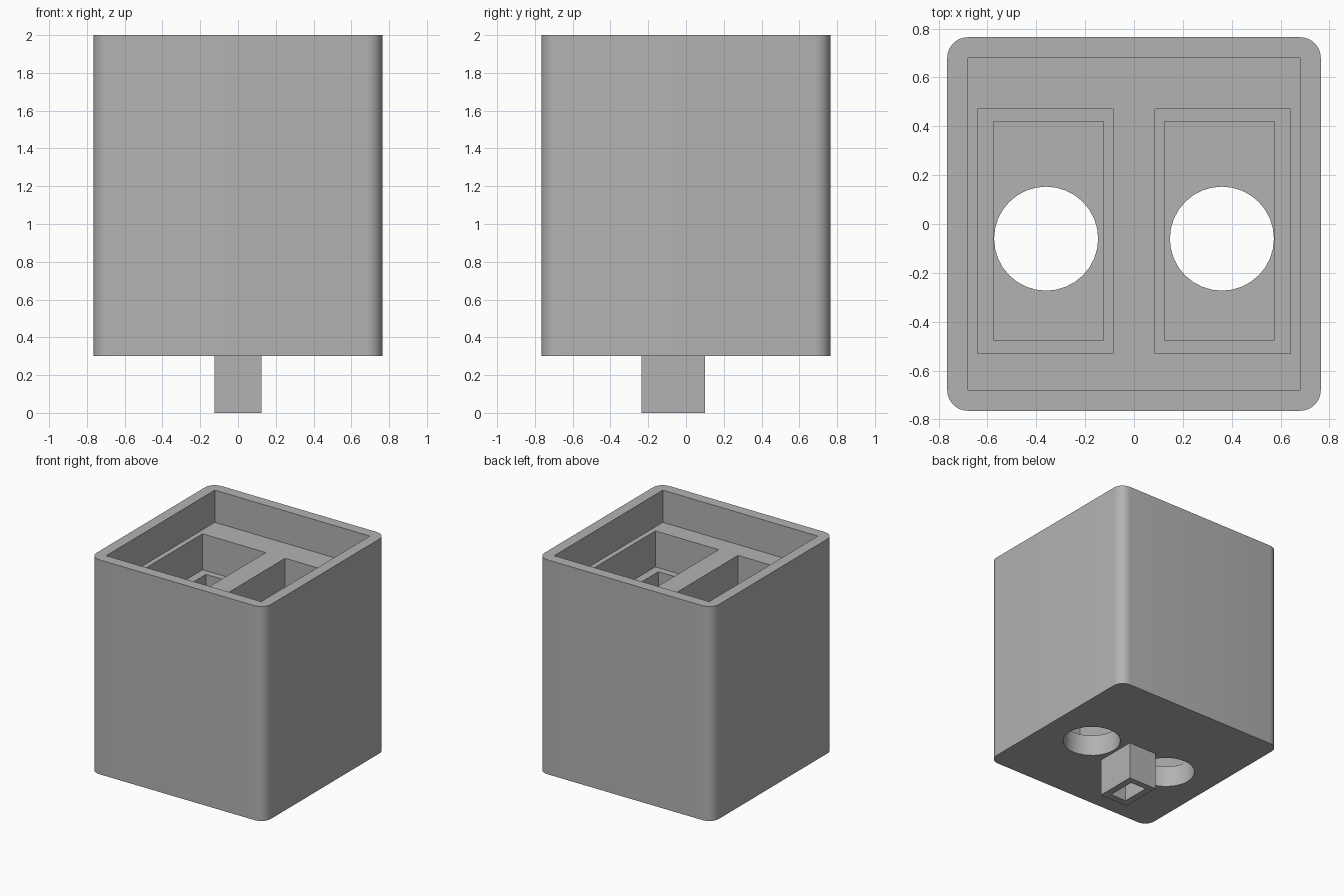
import bpy, bmesh, math
from mathutils import Matrix, Vector

old = bpy.data.objects.get("Cube")
if old:
    bpy.data.objects.remove(old, do_unlink=True)

grey = bpy.data.materials.new("plain grey")
grey.use_nodes = True
colour = (0.45, 0.45, 0.45, 1.0)
grey.diffuse_color = colour
grey.node_tree.nodes["Principled BSDF"].inputs["Base Color"].default_value = colour


def make_object(name, bm):
    mesh = bpy.data.meshes.new(name)
    bm.to_mesh(mesh)
    bm.free()
    obj = bpy.data.objects.new(name, mesh)
    bpy.context.collection.objects.link(obj)
    mesh.materials.append(grey)
    return obj


def box(name, x, y, z, corner=0.0):
    """Box from (min, max) ranges, with optional rounded upright edges."""
    bm = bmesh.new()
    bmesh.ops.create_cube(bm, size=1)
    ranges = (x, y, z)
    for v in bm.verts:
        v.co = Vector([r[0] if c < 0 else r[1] for c, r in zip(v.co, ranges)])
    if corner:
        upright = [e for e in bm.edges
                   if abs(e.verts[0].co.z - e.verts[1].co.z) > 0.01]
        bmesh.ops.bevel(bm, geom=upright, offset=corner, segments=8,
                        profile=0.5, affect='EDGES')
    return make_object(name, bm)


def cylinder(name, x, y, z, radius):
    bm = bmesh.new()
    place = Matrix.Translation((x, y, (z[0] + z[1]) / 2))
    bmesh.ops.create_cone(bm, cap_ends=True, segments=32, radius1=radius,
                          radius2=radius, depth=z[1] - z[0], matrix=place)
    return make_object(name, bm)


def cut(target, cutters):
    """Subtract the cutters one by one, then remove them."""
    bpy.context.view_layer.objects.active = target
    for cutter in cutters:
        cutter.hide_render = True
        mod = target.modifiers.new("cut", 'BOOLEAN')
        mod.operation = 'DIFFERENCE'
        mod.solver = 'EXACT'
        mod.object = cutter
        bpy.ops.object.modifier_apply(modifier=mod.name)
        bpy.data.objects.remove(cutter, do_unlink=True)


def smooth(obj):
    bpy.ops.object.select_all(action='DESELECT')
    obj.select_set(True)
    bpy.context.view_layer.objects.active = obj
    bpy.ops.object.shade_smooth_by_angle(angle=math.radians(30))


BASE, TOP = 0.30, 2.0
LEDGE, SHELF, FLOOR = 1.745, 1.46, 0.47
HALF, INNER = 0.765, 0.68

# Housing with a shallow square recess at the top
housing = box("housing", (-HALF, HALF), (-HALF, HALF), (BASE, TOP), 0.085)
cutters = [box("recess", (-INNER, INNER), (-INNER, INNER), (LEDGE, TOP + 0.1))]

# Two stepped pockets, each with a round hole through the floor
for side in (-1, 1):
    wide = sorted((side * 0.085, side * 0.64))
    narrow = sorted((side * 0.125, side * 0.575))
    cutters += [
        box("pocket", wide, (-0.53, 0.47), (SHELF, LEDGE + 0.1)),
        box("shaft", narrow, (-0.475, 0.42), (FLOOR, SHELF + 0.1)),
        cylinder("hole", side * 0.36, -0.06, (BASE - 0.1, FLOOR + 0.1), 0.213),
    ]
cut(housing, cutters)
smooth(housing)

# Hollow square stem underneath
stem = box("stem", (-0.125, 0.125), (-0.235, 0.10), (0, BASE))
cut(stem, [box("socket", (-0.07, 0.07), (-0.18, 0.05), (-0.1, BASE - 0.01))])
